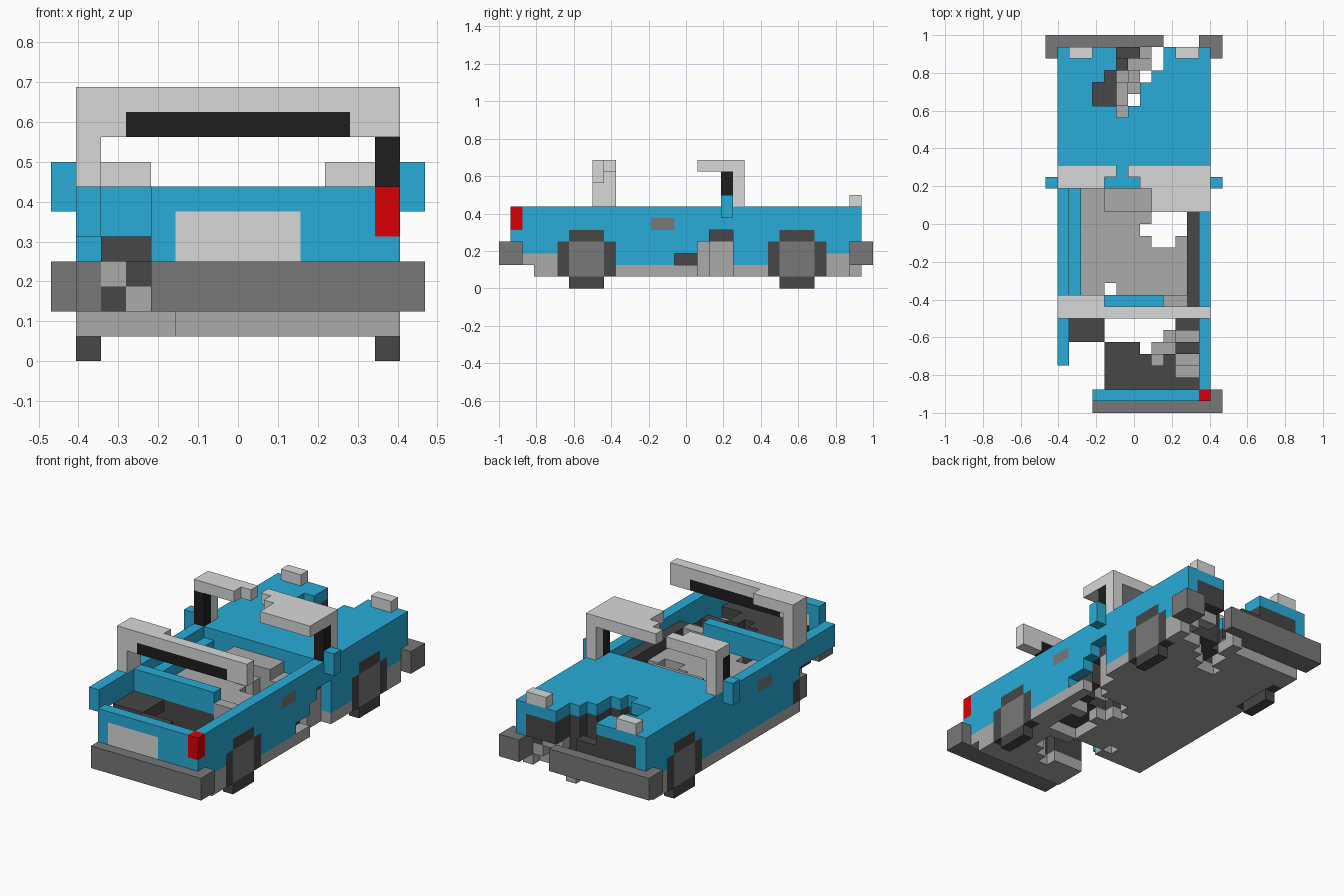
import bpy, bmesh

old = bpy.data.objects.get("Cube")
if old:
    bpy.data.objects.remove(old, do_unlink=True)

U = 1 / 16                      # edge of one cube
COLOURS = {                     # sRGB bytes
    "blue_paint": (40, 172, 216), "light_grey": (215, 217, 216),
    "mid_grey": (171, 171, 171), "bumper_grey": (120, 120, 120),
    "dark_grey": (71, 71, 71), "black": (30, 30, 30), "red": (218, 0, 4)}


def linear(c):
    c /= 255
    return c / 12.92 if c < 0.04045 else ((c + 0.055) / 1.055) ** 2.4


mats = {}
for name, rgb in COLOURS.items():
    m = bpy.data.materials.new(name)
    col = (*[linear(c) for c in rgb], 1)
    m.diffuse_color = col
    m.use_nodes = True
    bsdf = m.node_tree.nodes["Principled BSDF"]
    bsdf.inputs["Base Color"].default_value = col
    bsdf.inputs["Roughness"].default_value = 0.8
    mats[name] = m

grid, part_colour = {}, {}


def cells(x, y, z):
    """Cells of inclusive index ranges; a single number is one layer."""
    x, y, z = [(r, r) if isinstance(r, int) else r for r in (x, y, z)]
    return [(i, j, k) for i in range(x[0], x[1] + 1)
            for j in range(y[0], y[1] + 1) for k in range(z[0], z[1] + 1)]


def fill(part, colour, x, y, z):
    part_colour[part] = colour
    for c in cells(x, y, z):
        grid[c] = part


def carve(x, y, z=(0, 10)):
    for c in cells(x, y, z):
        grid.pop(c, None)


# Body shell, hollow trunk and cabin, engine block and floor pan
fill("body", "blue_paint", (1, 13), (1, 30), (2, 6))
carve((2, 12), (2, 8), (2, 6))
carve((2, 12), (10, 18), (2, 6))
fill("engine_bay", "dark_grey", (2, 12), (20, 30), (2, 5))
fill("floor_pan", "mid_grey", (1, 13), (3, 29), 1)
for side in (1, 13):
    fill("floor_pan", "mid_grey", side, (2, 4), 2)
    fill("floor_pan", "mid_grey", side, (28, 29), 2)

# Raised trunk floor and the bulkhead under the shelf
fill("trunk_floor", "dark_grey", (2, 12), (2, 9), (2, 4))

# Cabin: dark underfloor, seat block, door linings, dashboard
fill("cabin_floor", "dark_grey", (3, 11), (10, 18), 2)
fill("seat_base", "mid_grey", (3, 11), (10, 18), (3, 4))
fill("door_inner", "blue_paint", 2, (10, 18), (2, 5))
carve((10, 12), 9, (5, 6))
fill("cabin_lining", "dark_grey", 12, (9, 18), (2, 5))
fill("dashboard", "mid_grey", (5, 9), (17, 18), 5)
fill("seat_base", "mid_grey", (10, 11), 9, (3, 5))

# Bumpers
for y in ((0, 1), (30, 31)):
    fill("bumper", "bumper_grey", (0, 14), y, (2, 3))

# Wheels: tyre with flat arch and hub
for side in (1, 13):
    for y0 in (5, 23):
        fill("tyre", "dark_grey", side, (y0, y0 + 4), (1, 3))
        fill("tyre", "dark_grey", side, (y0 + 1, y0 + 3), (0, 4))
        fill("hub", "bumper_grey", side, (y0 + 1, y0 + 3), (1, 3))

# Door handles, mirrors, lamps, number plate
for side in (1, 13):
    fill("door_handle", "bumper_grey", side, (13, 14), 5)
for side in (0, 14):
    fill("mirror", "blue_paint", side, 19, (6, 7))
for x in ((2, 3), (11, 12)):
    fill("head_lamp", "light_grey", x, 30, 7)
fill("tail_lamp", "red", 13, 1, (5, 6))
fill("number_plate", "light_grey", (5, 9), 1, (4, 5))

# Rear roof hoop with its window strip
fill("rear_hoop", "light_grey", (1, 13), 8, (9, 10))
fill("rear_hoop", "light_grey", (1, 4), 9, 10)
fill("rear_hoop", "light_grey", 1, (8, 9), (7, 9))
fill("rear_window", "black", (3, 11), 8, 9)

# Front roof remains, posts and black window edges
for side in (1, 13):
    fill("windscreen_post", "light_grey", side, 20, (7, 10))
    fill("side_window_edge", "black", side, 19, (7, 9))
fill("front_roof", "light_grey", (1, 5), 20, 10)
fill("front_roof", "light_grey", (1, 4), 19, 10)
fill("front_roof", "light_grey", (7, 13), 20, 10)
fill("front_roof", "light_grey", (8, 13), 19, 10)
fill("front_roof", "light_grey", (9, 13), (17, 18), 10)

# Crater in the hood: (row, first, last, deep first, deep last, open column)
for j, a, b, da, db, hole in ((25, 6, 6, 6, 6, 0), (26, 4, 7, 6, 7, 7),
                              (27, 4, 7, 6, 7, 0), (28, 5, 8, 6, 8, 8),
                              (29, 6, 9, 6, 9, 9), (30, 6, 9, 8, 9, 9)):
    carve((a, b), j, (5, 6))
    carve((da, db), j, (2, 6))
    if hole:
        carve(hole, j)

# Gap in the bumper, with broken engine pieces behind it
carve((10, 12), (30, 31), (1, 3))
carve((10, 11), 29, (1, 2))
fill("engine_rubble", "mid_grey", 8, 30, (1, 2))
fill("engine_rubble", "mid_grey", (10, 11), 29, 3)
fill("engine_rubble", "mid_grey", 12, 29, 2)
fill("engine_rubble", "mid_grey", 7, 28, 2)
fill("engine_rubble", "mid_grey", 6, (26, 27), 2)
fill("engine_bay", "dark_grey", 6, 29, (2, 3))
for x, y in ((8, 26), ((8, 9), 27), ((9, 10), 28), (12, 29)):
    carve(x, y, 1)

# Missing corner: bumper, wheel, wall and floor
carve((0, 3), (0, 3))
carve(4, (2, 5), (0, 7))
carve((1, 3), (4, 5), (0, 3))
carve(1, (4, 7), (0, 4))
carve(1, 8, (0, 1))
carve(1, 8, 4)
fill("floor_pan", "mid_grey", 1, 9, 1)
carve((2, 4), (4, 8), (0, 6))
fill("body", "blue_paint", 1, (4, 6), (5, 6))
fill("trunk_floor", "dark_grey", (2, 4), (6, 8), 4)
fill("trunk_floor", "dark_grey", 3, 8, 3)
fill("trunk_floor", "dark_grey", 2, 8, 2)
fill("corner_rubble", "mid_grey", 2, 8, 3)
fill("corner_rubble", "mid_grey", 3, 8, 2)

# Ragged hole across the trunk floor, its broken edge stepping down
carve((5, 10), (7, 8), (0, 5))
carve((5, 9), 6, (0, 5))
carve(8, 5, (0, 5))
for x, y, top in ((10, 6, 1), ((11, 12), 6, 2), ((9, 10), 5, 2), (9, 4, 3),
                  ((11, 12), 4, 2), ((11, 12), 3, 3)):
    carve(x, y, (top, 4))
    fill("trunk_rubble", "mid_grey", x, y, top)

# Holes through the cabin floor
carve(5, 10, (0, 5))
carve((9, 11), 16, (0, 5))
carve((8, 11), 15, (0, 5))
carve((9, 10), 14, (0, 5))
carve((9, 11), (10, 12), 1)
carve(10, 13, 1)
carve((6, 8), 9, 1)
carve((10, 12), (14, 16), 1)

# Dent through the side wall, showing the inside
carve(13, (15, 16), 2)
carve(13, (17, 19), (1, 3))
carve(13, (18, 19), 4)
carve(12, 17, (1, 3))
fill("sill_inner", "mid_grey", 11, 17, (1, 3))
fill("sill_inner", "mid_grey", 12, (18, 19), (1, 3))
fill("cabin_lining", "dark_grey", 12, (18, 19), 4)
fill("cabin_lining", "dark_grey", 12, (15, 16), 2)

# Outer faces of a cell: direction and its four corners
FACES = []
for axis in range(3):
    for s in (0, 1):
        d = [0, 0, 0]
        d[axis] = 2 * s - 1
        quad = []
        for p, q in ((0, 0), (1, 0), (1, 1), (0, 1)):
            v = [0, 0, 0]
            v[axis], v[(axis + 1) % 3], v[(axis + 2) % 3] = s, p, q
            quad.append(tuple(v))
        FACES.append((d, quad if s else quad[::-1]))

# One mesh object for each part
for part, colour in part_colour.items():
    bm, verts = bmesh.new(), {}
    for (i, j, k), owner in grid.items():
        if owner != part:
            continue
        for d, quad in FACES:
            if (i + d[0], j + d[1], k + d[2]) in grid:
                continue
            corners = []
            for a, b, c in quad:
                key = (i + a, j + b, k + c)
                if key not in verts:
                    verts[key] = bm.verts.new(((key[0] - 7.5) * U,
                                               (key[1] - 16) * U, key[2] * U))
                corners.append(verts[key])
            bm.faces.new(corners)
    mesh = bpy.data.meshes.new(part)
    bm.to_mesh(mesh)
    bm.free()
    mesh.materials.append(mats[colour])
    bpy.context.collection.objects.link(bpy.data.objects.new(part, mesh))
